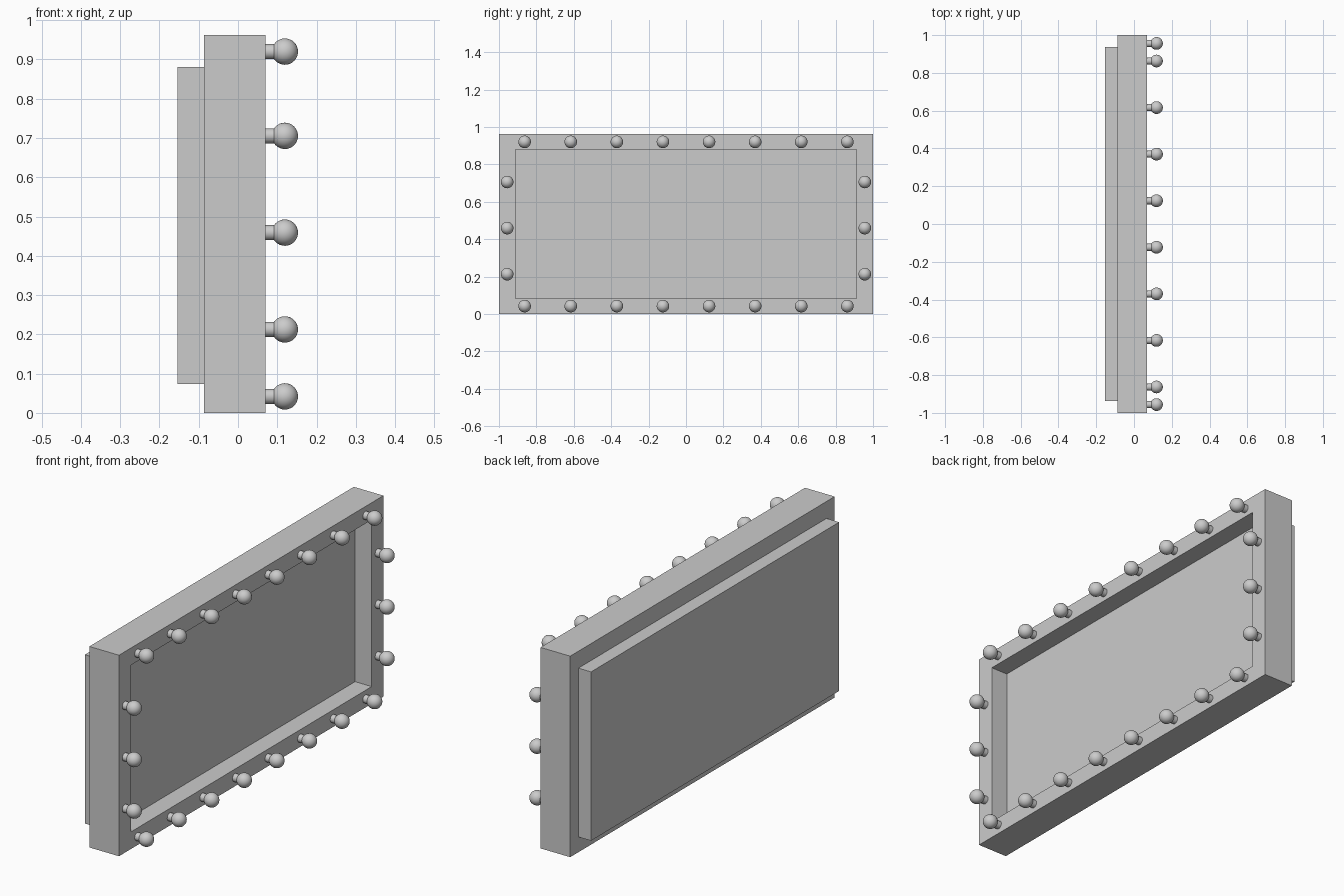
import bpy
import math

if "Cube" in bpy.data.objects:
    bpy.data.objects.remove(bpy.data.objects["Cube"])

X_BACK, X_FRONT = -0.087, 0.07      # frame depth
W, H = 1.0, 0.962                   # half width, height
IN_Y, IN_LO, IN_HI = 0.911, 0.082, 0.88  # frame opening


def box(name, x0, x1, y0, y1, z0, z1):
    bpy.ops.mesh.primitive_cube_add(
        size=1, location=((x0 + x1) / 2, (y0 + y1) / 2, (z0 + z1) / 2))
    ob = bpy.context.object
    ob.name = name
    ob.scale = (x1 - x0, y1 - y0, z1 - z0)
    bpy.ops.object.transform_apply(location=False, rotation=False, scale=True)
    return ob


# Frame: four bars lapped around the opening
box("frame_bottom", X_BACK, X_FRONT, -W, IN_Y, 0, IN_LO)
box("frame_right", X_BACK, X_FRONT, IN_Y, W, 0, IN_HI)
box("frame_top", X_BACK, X_FRONT, -IN_Y, W, IN_HI, H)
box("frame_left", X_BACK, X_FRONT, -W, -IN_Y, IN_LO, H)

# Sign panel: recessed in the front, protruding at the back
box("back_panel", -0.154, -0.018, -0.938, 0.938, 0.073, 0.881)

# Master bulb and socket meshes, pointing along +x
turn = (0, math.pi / 2, 0)
bpy.ops.mesh.primitive_uv_sphere_add(segments=32, ring_count=16, radius=0.0335, rotation=turn)
bulb = bpy.context.object
bpy.ops.object.shade_smooth_by_angle()
bpy.ops.mesh.primitive_cylinder_add(vertices=32, radius=0.019, depth=0.04, rotation=turn)
socket = bpy.context.object
bpy.ops.object.shade_smooth_by_angle()

# Bulb positions: eight along top and bottom, three up each side
STEP = 0.2465
spots = [((i - 3.5) * STEP, z) for z in (0.042, 0.92) for i in range(8)]
spots += [(y, 0.459 + k * STEP) for y in (-0.956, 0.956) for k in (-1, 0, 1)]

for n, (y, z) in enumerate(spots):
    for master, name, x in ((bulb, "bulb", 0.1193), (socket, "bulb_socket", 0.08)):
        ob = master if n == 0 else master.copy()
        if n:
            bpy.context.collection.objects.link(ob)
        ob.name = f"{name}_{n + 1}"
        ob.location = (x, y, z)
